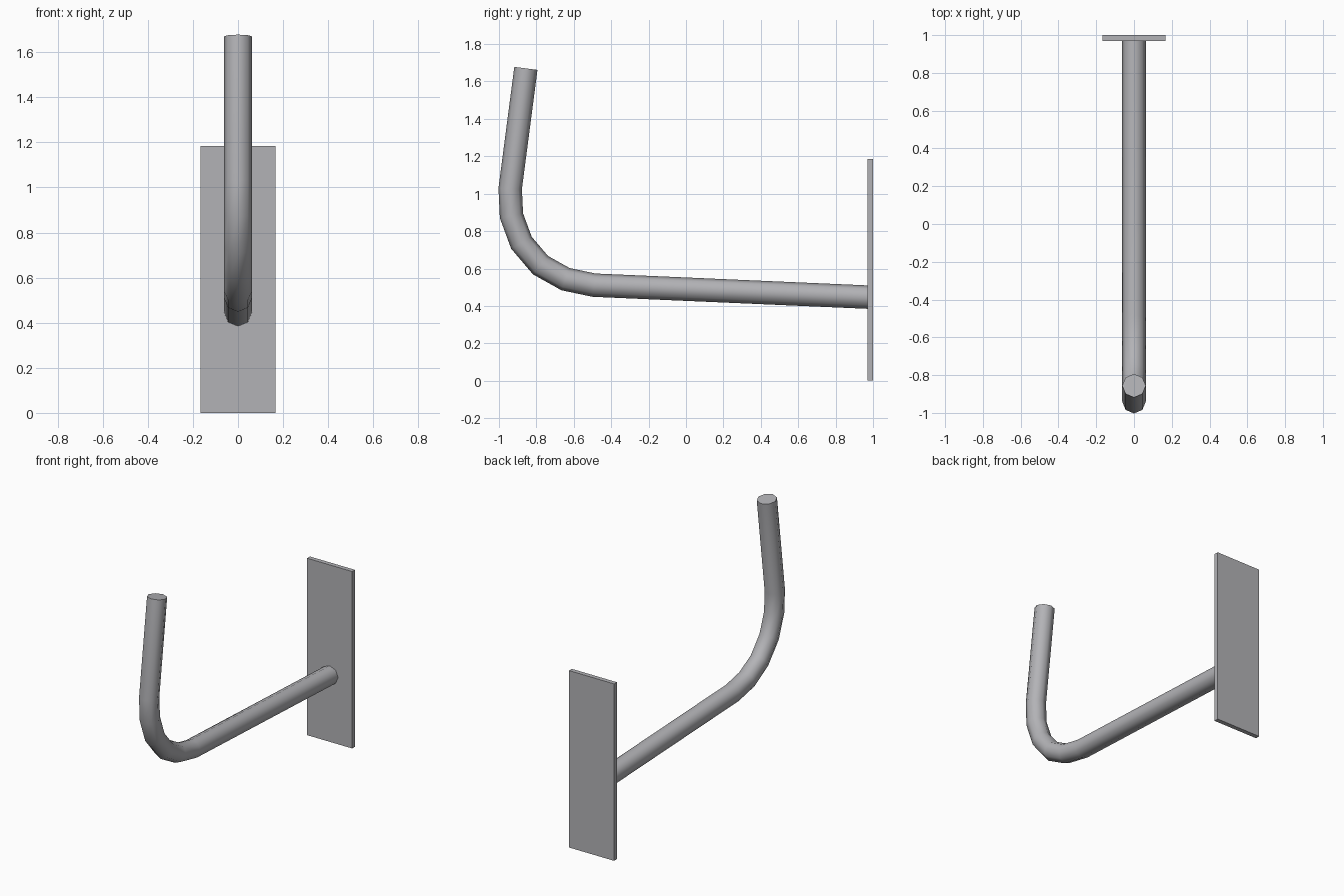
import bpy, bmesh, math
from mathutils import Vector

if "Cube" in bpy.data.objects:
    bpy.data.objects.remove(bpy.data.objects["Cube"])

steel = bpy.data.materials.new("grey_steel")
steel.diffuse_color = (0.45, 0.45, 0.47, 1)
steel.use_nodes = True
steel.node_tree.nodes["Principled BSDF"].inputs["Base Color"].default_value = steel.diffuse_color


def make_object(name, bm):
    bmesh.ops.recalc_face_normals(bm, faces=bm.faces[:])
    mesh = bpy.data.meshes.new(name)
    bm.to_mesh(mesh)
    bm.free()
    mesh.materials.append(steel)
    obj = bpy.data.objects.new(name, mesh)
    bpy.context.collection.objects.link(obj)
    return obj


# Wall plate
bm = bmesh.new()
bmesh.ops.create_cube(bm, size=1)
for v in bm.verts:
    v.co = Vector((v.co.x * 0.334, v.co.y * 0.03 + 0.985, (v.co.z + 0.5) * 1.185))
make_object("wall_plate", bm)

# Bent tube: eight-sided section with mitred joints along a y-z path
path = [Vector((0, y, z)) for y, z in (
    (0.975, 0.447), (-0.492, 0.511), (-0.644, 0.543), (-0.778, 0.618),
    (-0.880, 0.738), (-0.933, 0.882), (-0.940, 1.027), (-0.856, 1.670))]
radius, sides = 0.0625, 8
side_axis = Vector((1, 0, 0))
bm = bmesh.new()
rings = []
for i, p in enumerate(path):
    before = (p - path[i - 1]).normalized() if i else Vector((0, -1, 0))
    after = (path[i + 1] - p).normalized() if i < len(path) - 1 else before
    tangent = (before + after).normalized()
    across = tangent.cross(side_axis) / tangent.dot(after)   # mitre stretch
    rings.append([bm.verts.new(p + radius * (side_axis * math.cos(a) + across * math.sin(a)))
                  for a in (k * math.tau / sides for k in range(sides))])
for r0, r1 in zip(rings, rings[1:]):
    for k in range(sides):
        n = (k + 1) % sides
        bm.faces.new((r0[k], r0[n], r1[n], r1[k]))
bm.faces.new(rings[0])
bm.faces.new(rings[-1])
hook = make_object("hook_tube", bm)

# Smooth tube sides, crisp end caps
bpy.context.view_layer.objects.active = hook
hook.select_set(True)
bpy.ops.object.shade_smooth_by_angle(angle=math.radians(55))
